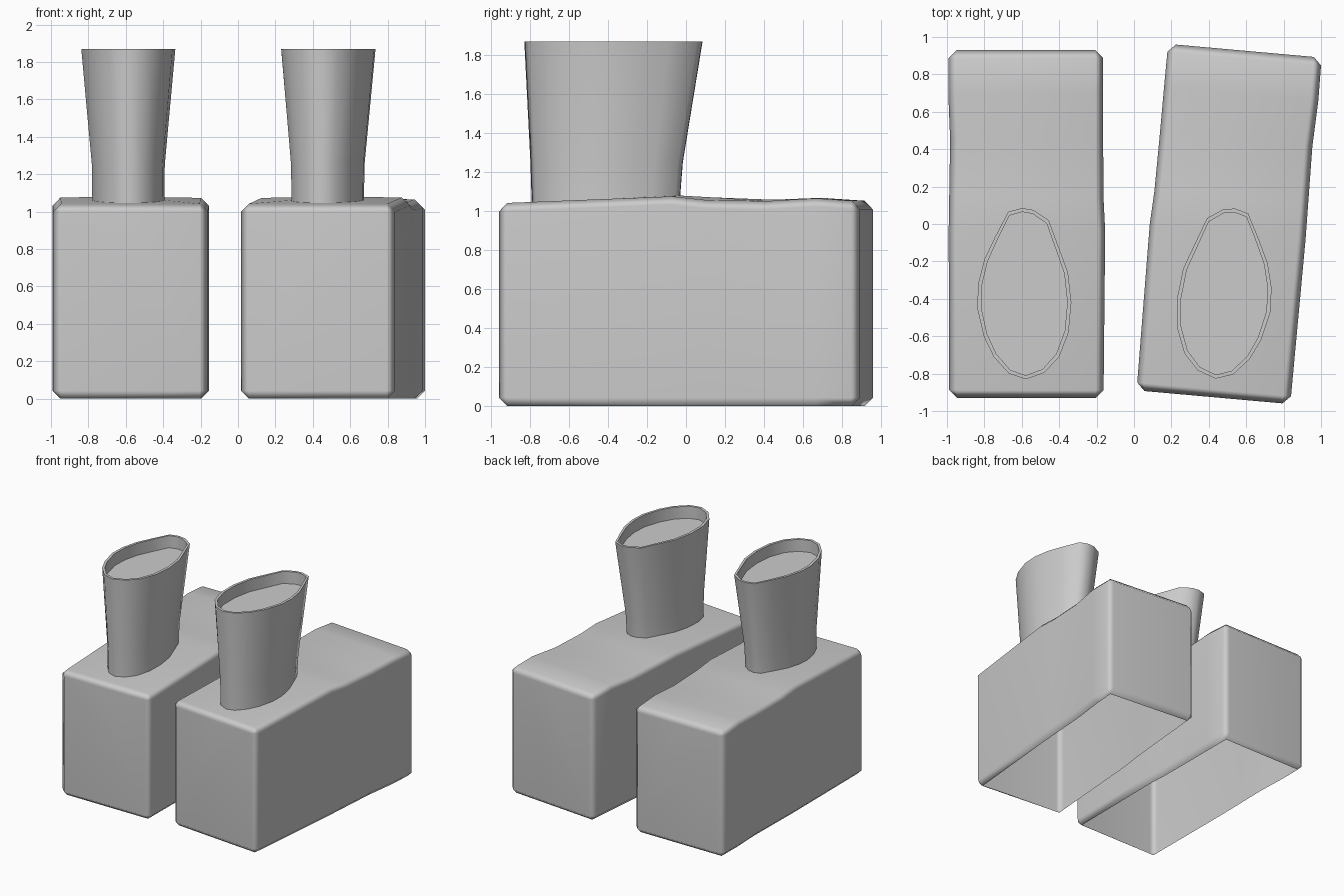
import bpy, bmesh, math
from mathutils import Matrix

if "Cube" in bpy.data.objects:
    bpy.data.objects.remove(bpy.data.objects["Cube"])

# Egg-shaped ankle outline (left foot, local to the block centre)
EGG = [(-0.095, 0.065), (-0.022, 0.085), (0.04, 0.075), (0.122, 0.02),
       (0.185, -0.15), (0.225, -0.26), (0.243, -0.42), (0.228, -0.58),
       (0.178, -0.71), (0.098, -0.795), (0.0, -0.83), (-0.09, -0.80),
       (-0.172, -0.71), (-0.225, -0.60), (-0.26, -0.45), (-0.255, -0.32),
       (-0.222, -0.19), (-0.165, -0.07)]
EGG_C = (-0.008, -0.372)

# Block stations: y, outer x, inner x, top z at outer / middle / inner
STATIONS = [(-0.93, -0.41, 0.415, 1.04, 1.04, 1.04),
            (-0.04, -0.413, 0.424, 1.075, 1.08, 1.072),
            (0.14, -0.41, 0.415, 1.055, 1.07, 1.06),
            (0.45, -0.405, 0.413, 1.05, 1.058, 1.05),
            (0.70, -0.415, 0.413, 1.065, 1.068, 1.065),
            (0.93, -0.412, 0.412, 1.05, 1.05, 1.05)]


def loft(bm, rings, cap_start=True):
    """Skin a list of point rings, capping the last and optionally the first."""
    loops = [[bm.verts.new(p) for p in r] for r in rings]
    n = len(loops[0])
    for a, b in zip(loops, loops[1:]):
        for i in range(n):
            j = (i + 1) % n
            bm.faces.new((a[i], a[j], b[j], b[i]))
    if cap_start:
        bm.faces.new(loops[0])
    bm.faces.new(loops[-1])
    bmesh.ops.recalc_face_normals(bm, faces=bm.faces)


def finish(bm, name, mat, angle):
    bm.transform(mat)
    if mat.determinant() < 0:
        bmesh.ops.reverse_faces(bm, faces=bm.faces)
    me = bpy.data.meshes.new(name)
    bm.to_mesh(me)
    bm.free()
    ob = bpy.data.objects.new(name, me)
    bpy.context.collection.objects.link(ob)
    bpy.ops.object.select_all(action='DESELECT')
    ob.select_set(True)
    bpy.context.view_layer.objects.active = ob
    bpy.ops.object.shade_smooth_by_angle(angle=math.radians(angle))
    return ob


# Chamfered block with a slightly wavy top and an open underside
def block(name, mat):
    bm = bmesh.new()
    rings = []
    for y, xo, xi, zo, zm, zi in STATIONS:
        rings.append([(xo, y, 0), (xi, y, 0), (xi, y, zi), (0, y, zm), (xo, y, zo)])
    loft(bm, rings)
    sharp = [e for e in bm.edges if e.calc_face_angle(0) > math.radians(45)]
    bmesh.ops.bevel(bm, geom=sharp, offset=0.042, segments=1, profile=0.5,
                    affect='EDGES', clamp_overlap=True)
    bm.normal_update()
    under = [f for f in bm.faces if f.normal.z < -0.95]
    bmesh.ops.delete(bm, geom=under, context='FACES')
    ob = finish(bm, name, mat, 60)
    wn = ob.modifiers.new("weighted", 'WEIGHTED_NORMAL')
    wn.keep_sharp = True


# Flared ankle tube with a recessed top, ending at the block's top
def ankle(name, mat):
    def ring(sx, sy, dy, z):
        cx, cy = EGG_C
        return [(cx + (x - cx) * sx, cy + dy + (y - cy) * sy, z) for x, y in EGG]
    bm = bmesh.new()
    loft(bm, [ring(0.765, 0.83, -0.04, 1.04),
              ring(0.775, 0.855, -0.035, 1.25),
              ring(1, 1, 0, 1.87),
              ring(0.915, 0.955, 0, 1.87),
              ring(0.915, 0.955, 0, 1.77)], cap_start=False)
    finish(bm, name, mat, 60)


left = Matrix.Translation((-0.578, 0.0, 0))
right = (Matrix.Translation((0.51, 0.0, 0)) @ Matrix.Rotation(math.radians(-5.1), 4, 'Z')
         @ Matrix.Scale(-1, 4, (1, 0, 0)))
for side, m in (("left", left), ("right", right)):
    block(side + "_block", m)
    ankle(side + "_ankle", m)
